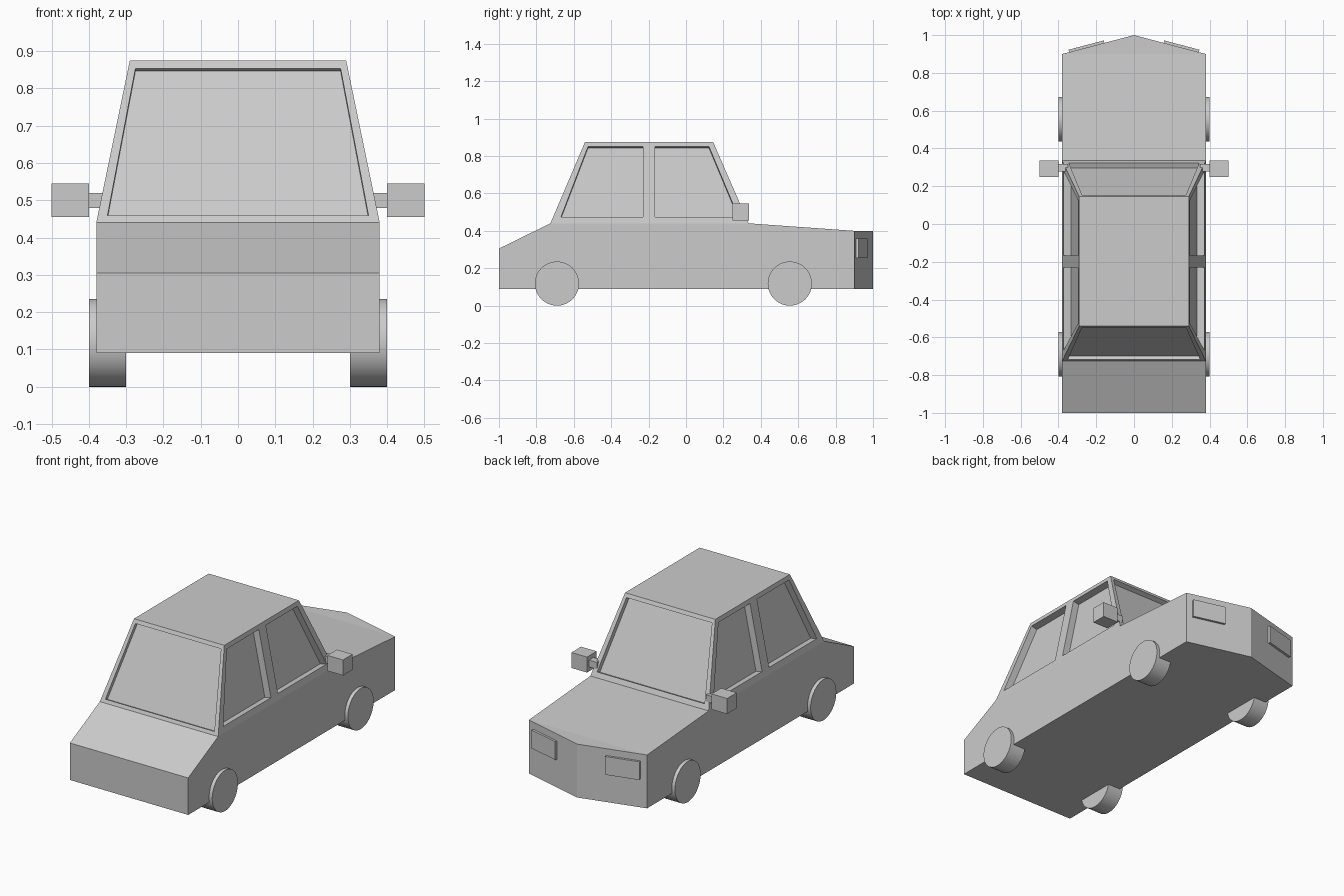
import bpy, bmesh, math
from mathutils import Vector, Matrix, geometry

if "Cube" in bpy.data.objects:
    bpy.data.objects.remove(bpy.data.objects["Cube"])

Z0, Z1 = 0.44, 0.875  # cabin base and roof heights


def make_object(name, bm):
    bmesh.ops.recalc_face_normals(bm, faces=bm.faces[:])
    mesh = bpy.data.meshes.new(name)
    bm.to_mesh(mesh)
    bm.free()
    obj = bpy.data.objects.new(name, mesh)
    bpy.context.collection.objects.link(obj)
    return obj


def add_loft(bm, rings):
    loops = [[bm.verts.new(p) for p in ring] for ring in rings]
    n = len(loops[0])
    for a, b in zip(loops, loops[1:]):
        for i in range(n):
            j = (i + 1) % n
            bm.faces.new((a[i], a[j], b[j], b[i]))
    bm.faces.new(loops[0])
    bm.faces.new(loops[-1])


def box(name, center, size, angle=0):
    bm = bmesh.new()
    mat = Matrix.Translation(center) @ Matrix.Rotation(angle, 4, 'Z') @ Matrix.Diagonal((*size, 1))
    bmesh.ops.create_cube(bm, size=1, matrix=mat)
    return make_object(name, bm)


# Lower body: cross-sections along y, closing to a vertical edge at the nose
bm = bmesh.new()
sections = [(-1, 0.38, 0.305), (-0.725, 0.38, 0.44), (0.335, 0.38, 0.44), (0.9, 0.38, 0.40)]
add_loft(bm, [[(-w, y, 0.09), (w, y, 0.09), (w, y, z), (-w, y, z)] for y, w, z in sections])
bm.faces.ensure_lookup_table()
nose_cap = bm.faces[-1]
bl, br, tr, tl = nose_cap.verts[:]
low, high = bm.verts.new((0, 1, 0.09)), bm.verts.new((0, 1, 0.40))
bm.faces.remove(nose_cap)
for loop in ((bl, br, low), (tl, tr, high), (br, tr, high, low), (bl, tl, high, low)):
    bm.faces.new(loop)
make_object("car_body", bm)

# Cabin: tapered block
bm = bmesh.new()
add_loft(bm, [[(-w, a, z), (w, a, z), (w, b, z), (-w, b, z)]
              for w, a, b, z in ((0.38, -0.725, 0.335, Z0), (0.29, -0.54, 0.145, Z1))])
cabin = make_object("cabin", bm)


# Window recesses: prisms pushed into the sloped cabin faces
def side_pt(s, y, z):
    return Vector((s * (0.38 - 0.09 * (z - Z0) / (Z1 - Z0)), y, z))


def end_pt(y0, y1, x, z):
    return Vector((x, y0 + (y1 - y0) * (z - Z0) / (Z1 - Z0), z))


def add_recess(bm, pts, depth):
    n = geometry.normal(pts)
    if n.z < 0:
        n = -n
    add_loft(bm, [[p + n * 0.03 for p in pts], [p - n * depth for p in pts]])


bm = bmesh.new()
lo, hi = 0.475, 0.85
for s in (-1, 1):
    for y_bot, y_top, y_post in ((-0.668, -0.524, -0.23), (0.28, 0.123, -0.166)):
        add_recess(bm, [side_pt(s, y, z) for y, z in
                        ((y_bot, lo), (y_post, lo), (y_post, hi), (y_top, hi))], 0.04)
for y0, y1, zb, wb, depth in ((-0.725, -0.54, 0.459, 0.35, 0.02), (0.335, 0.145, 0.468, 0.345, 0.028)):
    add_recess(bm, [end_pt(y0, y1, x, z) for x, z in
                    ((-wb, zb), (wb, zb), (0.275, 0.854), (-0.275, 0.854))], depth)
cutter = make_object("window_cutter", bm)
cutter.hide_render = True
mod = cabin.modifiers.new("windows", 'BOOLEAN')
mod.operation, mod.solver, mod.object = 'DIFFERENCE', 'EXACT', cutter
bpy.context.view_layer.objects.active = cabin
bpy.ops.object.modifier_apply(modifier=mod.name)
bpy.data.objects.remove(cutter)

# Mirrors, lamps and wheels on both sides
tilt = math.atan2(0.1, 0.38)
for side, s in (("left", -1), ("right", 1)):
    box(f"{side}_mirror", (s * 0.45, 0.293, 0.5), (0.1, 0.088, 0.09))
    box(f"{side}_mirror_arm", (s * 0.375, 0.298, 0.5), (0.05, 0.04, 0.04))
    box(f"{side}_lamp", (s * 0.25, 0.9345, 0.307), (0.193, 0.026, 0.106), -s * tilt)
    for end, y in (("front", -0.69), ("back", 0.555)):
        bpy.ops.mesh.primitive_cylinder_add(vertices=48, radius=0.118, depth=0.1,
                                            location=(s * 0.35, y, 0.118),
                                            rotation=(0, math.pi / 2, 0))
        bpy.context.object.name = f"{side}_{end}_wheel"
        bpy.ops.object.shade_smooth_by_angle()
